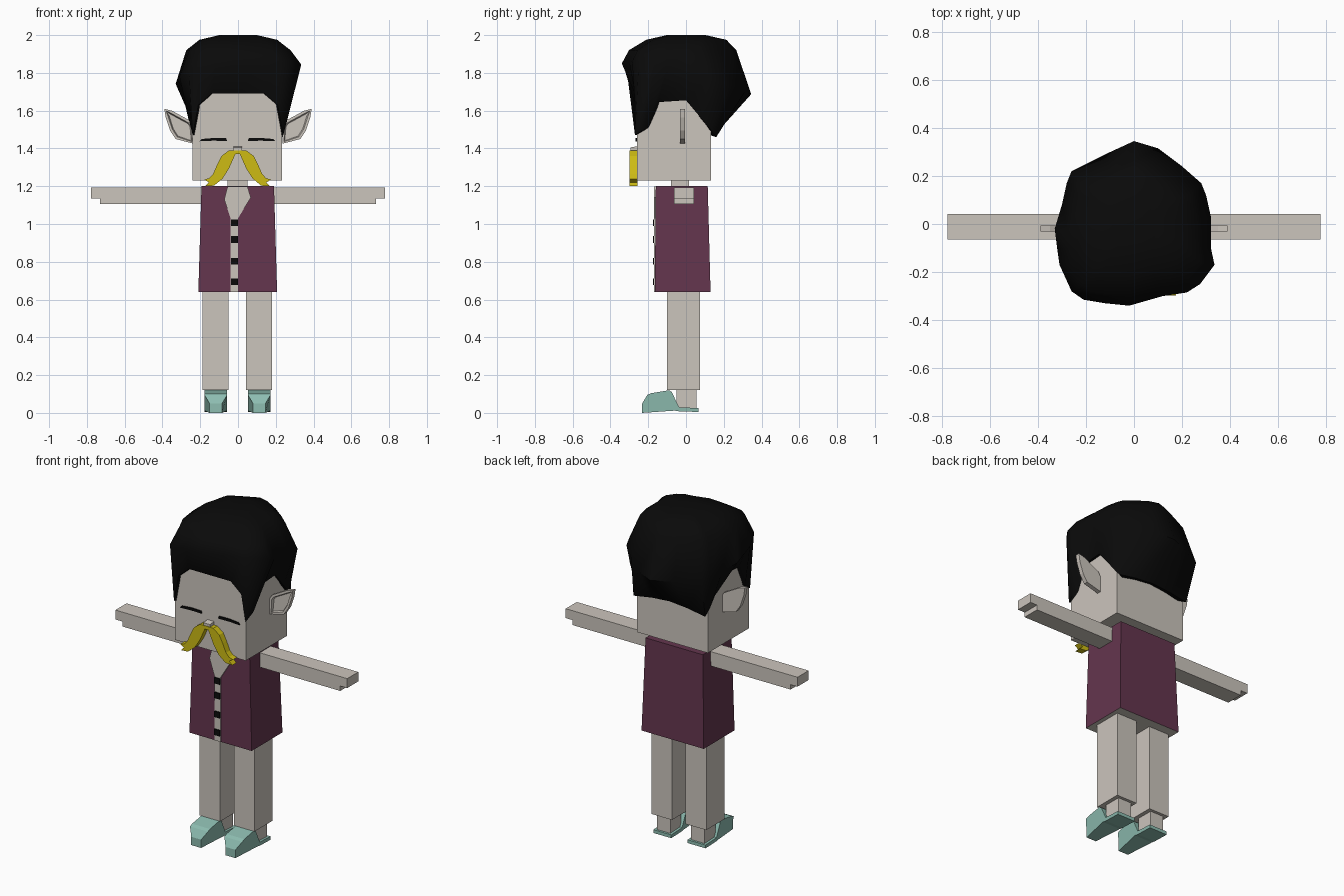
import bpy, bmesh
from mathutils import Vector

default = bpy.data.objects.get("Cube")
if default:
    bpy.data.objects.remove(default)


def material(name, rgb):
    m = bpy.data.materials.new(name)
    m.use_nodes = True
    m.diffuse_color = (*rgb, 1)
    m.node_tree.nodes["Principled BSDF"].inputs["Base Color"].default_value = (*rgb, 1)
    return m


SKIN = material("pale_skin", (0.6, 0.555, 0.505))
VEST = material("plum_cloth", (0.127, 0.036, 0.076))
HAIR = material("black", (0.003, 0.003, 0.003))
GOLD = material("golden_yellow", (0.61, 0.5, 0.007))
SHOE = material("sea_green", (0.27, 0.51, 0.44))


def finish(name, bm, *mats):
    bmesh.ops.recalc_face_normals(bm, faces=bm.faces)
    mesh = bpy.data.meshes.new(name)
    bm.to_mesh(mesh)
    bm.free()
    for m in mats:
        mesh.materials.append(m)
    ob = bpy.data.objects.new(name, mesh)
    bpy.context.collection.objects.link(ob)
    return ob


def box_mesh(x, y, z):
    """Box from (low, high) ranges."""
    bm = bmesh.new()
    bmesh.ops.create_cube(bm, size=1)
    for v in bm.verts:
        v.co = Vector([lo + (c + 0.5) * (hi - lo) for c, (lo, hi) in zip(v.co, (x, y, z))])
    return bm


def box(name, x, y, z, mat):
    return finish(name, box_mesh(x, y, z), mat)


def prism_mesh(points, lo, hi, place):
    """Extrude a 2D outline between two depths; place maps (u, v, depth) to 3D."""
    bm = bmesh.new()
    near, far = [[bm.verts.new(place(u, v, d)) for u, v in points] for d in (lo, hi)]
    bm.faces.new(near)
    bm.faces.new(far[::-1])
    n = len(points)
    for i in range(n):
        j = (i + 1) % n
        bm.faces.new((near[i], far[i], far[j], near[j]))
    return bm


def front_plane(u, v, d):
    return (u, d, v)


def side_plane(u, v, d):
    return (d, u, v)


# Head and neck
box("head", (-0.24, 0.234), (-0.26, 0.133), (1.23, 1.74), SKIN)
box("neck", (-0.055, 0.05), (-0.08, 0.015), (1.15, 1.25), SKIN)

# Vest: tapered block with a skin-coloured underside
bm = box_mesh((-0.21, 0.207), (-0.165, 0.13), (0.64, 1.2))
for v in bm.verts:
    if v.co.z > 1:
        v.co.x *= 0.92
        v.co.y = -0.16 if v.co.y < 0 else 0.115
vest = finish("vest", bm, VEST, SKIN)
for p in vest.data.polygons:
    p.material_index = 1 if p.normal.z < -0.5 else 0

# Shirt opening with buttons
opening = [(-0.055, 1.199), (-0.073, 1.13), (-0.04, 1.03), (-0.04, 0.641),
           (0, 0.641), (0, 1.03), (0.068, 1.14), (0.05, 1.199)]
finish("shirt_front", prism_mesh(opening, -0.169, -0.15, front_plane), SKIN)
for i, z in enumerate((1.007, 0.918, 0.803, 0.694)):
    box(f"button_{i + 1}", (-0.036, 0), (-0.176, -0.167), (z - 0.018, z + 0.018), HAIR)

# Shoe side outline, from toe to heel
shoe = [(-0.232, 0), (-0.232, 0.05), (-0.205, 0.095), (-0.185, 0.104), (-0.09, 0.12),
        (-0.075, 0.11), (-0.037, 0.03), (0.067, 0.025), (0.067, 0.005), (-0.035, 0.008),
        (-0.06, 0.012)]
ear = [(0.235, 1.52), (0.25, 1.545), (0.35, 1.6), (0.39, 1.61), (0.383, 1.565),
       (0.36, 1.495), (0.33, 1.45), (0.235, 1.425)]

for side, s in (("left", 1), ("right", -1)):
    def span(a, b, shift=0):
        return sorted((s * a + shift, s * b + shift))

    # Arms: palm slab stops short of the fingertips
    box(f"{side}_arm", span(0.18, 0.777), (-0.064, 0.042), (1.135, 1.192), SKIN)
    box(f"{side}_arm_underside", span(0.18, 0.73), (-0.064, 0.042), (1.105, 1.135), SKIN)

    # Legs and feet
    mid = s * 0.115 - 0.003
    box(f"{side}_leg", (mid - 0.069, mid + 0.069), (-0.1, 0.073), (0.12, 0.645), SKIN)
    box(f"{side}_ankle", (mid - 0.045, mid + 0.045), (-0.05, 0.055), (0.02, 0.13), SKIN)
    bm = prism_mesh(shoe, mid - 0.06, mid + 0.06, side_plane)
    for v in bm.verts:
        if v.co.y < -0.22:
            v.co.x = mid + (v.co.x - mid) * 0.55
    finish(f"{side}_shoe", bm, SHOE)

    # Ears: thin plates with a hollowed front
    bm = prism_mesh([(s * x, z) for x, z in ear], -0.032, -0.006, front_plane)
    bmesh.ops.recalc_face_normals(bm, faces=bm.faces)
    face = [f for f in bm.faces if f.normal.y < -0.9]
    bmesh.ops.inset_region(bm, faces=face, thickness=0.014)
    bmesh.ops.inset_region(bm, faces=face, thickness=0.006, depth=-0.014)
    finish(f"{side}_ear", bm, SKIN)

    # Closed eyelids
    lid = [(0.055, 1.44), (0.06, 1.454), (0.12, 1.456), (0.19, 1.45), (0.2, 1.438), (0.13, 1.441)]
    finish(f"{side}_eye", prism_mesh([(s * x - 0.003, z) for x, z in lid], -0.267, -0.259,
                                     front_plane), HAIR)

# Moustache and nose
half = [(0.045, 1.39), (0.085, 1.36), (0.108, 1.315), (0.13, 1.265), (0.15, 1.243),
        (0.177, 1.235), (0.152, 1.22), (0.172, 1.2), (0.125, 1.203), (0.08, 1.24),
        (0.045, 1.295), (0.012, 1.37)]
outline = half + [(-x, z) for x, z in reversed(half)]
finish("moustache", prism_mesh([(x - 0.002, z) for x, z in outline], -0.298, -0.258,
                               front_plane), GOLD)
bm = box_mesh((-0.024, 0.02), (-0.295, -0.25), (1.383, 1.413))
for v in bm.verts:
    if v.co.y < -0.27 and v.co.z > 1.4:
        v.co.z -= 0.008
finish("nose", bm, SKIN)

# Hair: hairline (half, front to back) lofted out to an uneven crown
hairline = [(0, -0.27, 1.69), (0.14, -0.27, 1.69), (0.21, -0.27, 1.63), (0.24, -0.27, 1.47),
            (0.25, -0.21, 1.51), (0.25, -0.15, 1.645), (0.25, 0, 1.655), (0.25, 0.08, 1.56),
            (0.25, 0.13, 1.5), (0.24, 0.16, 1.46), (0.12, 0.16, 1.48), (0, 0.16, 1.49)]
base = hairline + [(-x, y, z) for x, y, z in hairline[-2:0:-1]]
crown = [(-0.02, -0.34), (0.12, -0.3), (0.22, -0.285), (0.275, -0.25), (0.335, -0.17),
         (0.32, -0.1), (0.32, 0.03), (0.3, 0.12), (0.28, 0.17), (0.2, 0.24), (0.1, 0.315),
         (0, 0.345), (-0.12, 0.29), (-0.26, 0.22), (-0.28, 0.17), (-0.3, 0.08),
         (-0.33, -0.02), (-0.32, -0.1), (-0.31, -0.17), (-0.26, -0.28), (-0.21, -0.315),
         (-0.12, -0.33)]
rings = [[(x * 0.8, y * 0.8, z + 0.01) for x, y, z in base], base,
         [(x, y, 1.77 - 0.24 * y + 0.1 * x) for x, y in crown]]
for scale, z, shift in ((0.83, 1.92, -0.02), (0.62, 1.975, 0), (0.3, 2.0, 0)):
    rings.append([(x * scale, y * scale + shift, z) for x, y in crown])
bm = bmesh.new()
loops = [[bm.verts.new(p) for p in ring] for ring in rings]
for low, high in zip(loops, loops[1:]):
    for i in range(len(low)):
        j = (i + 1) % len(low)
        bm.faces.new((low[i], low[j], high[j], high[i]))
bm.faces.new(loops[0][::-1])
bm.faces.new(loops[-1])
hair = finish("hair", bm, HAIR)
bpy.context.view_layer.objects.active = hair
hair.select_set(True)
bpy.ops.object.shade_smooth_by_angle(angle=0.9)
